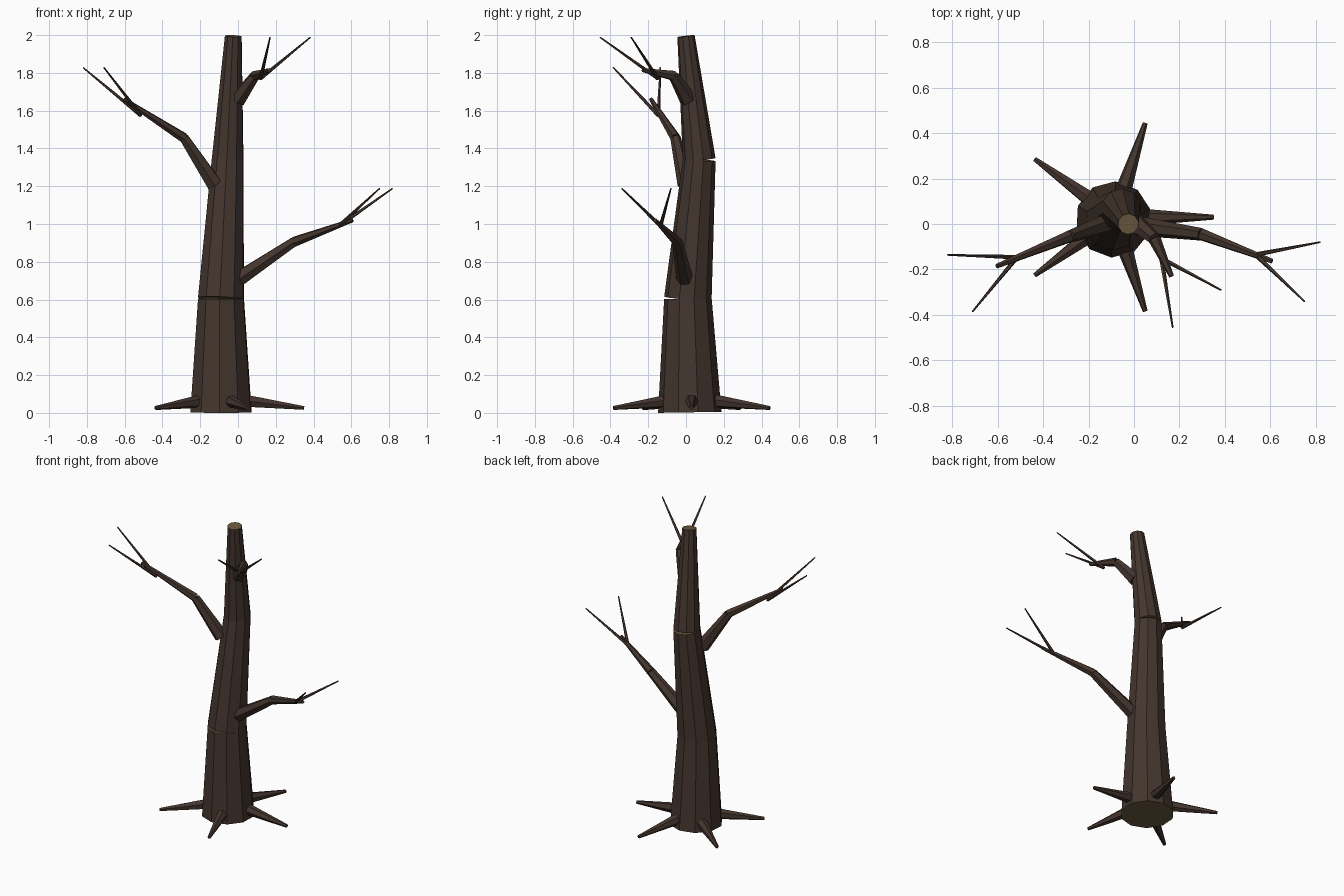
import bpy, bmesh, math
from mathutils import Vector, Matrix

if "Cube" in bpy.data.objects:
    bpy.data.objects.remove(bpy.data.objects["Cube"])


def material(name, color):
    m = bpy.data.materials.new(name)
    m.diffuse_color = (*color, 1)
    m.use_nodes = True
    m.node_tree.nodes["Principled BSDF"].inputs["Base Color"].default_value = m.diffuse_color
    return m


BARK = material("dark_bark", (0.058, 0.036, 0.027))
WOOD = material("cut_wood", (0.145, 0.100, 0.050))


def limb(name, points, radii, sides, cut_ends=False, turn=0.0):
    """Chain of separate straight tapered cylinders along the points."""
    bm = bmesh.new()
    for a, b, ra, rb in zip(points, points[1:], radii, radii[1:]):
        a, b = Vector(a), Vector(b)
        axis = b - a
        aim = Vector((0, 0, 1)).rotation_difference(axis).to_matrix().to_4x4()
        place = Matrix.Translation((a + b) / 2) @ aim @ Matrix.Rotation(turn, 4, 'Z')
        bmesh.ops.create_cone(bm, cap_ends=True, segments=sides, radius1=ra,
                              radius2=rb, depth=axis.length, matrix=place)
    if cut_ends:
        for f in bm.faces:
            f.material_index = 1 if len(f.verts) == sides else 0
    mesh = bpy.data.meshes.new(name)
    bm.to_mesh(mesh)
    bm.free()
    mesh.materials.append(BARK)
    mesh.materials.append(WOOD)
    ob = bpy.data.objects.new(name, mesh)
    bpy.context.collection.objects.link(ob)
    return ob


# Trunk: three leaning sections with pale cut ends
limb("trunk",
     [(-0.09, 0.02, 0.003), (-0.09, 0.01, 0.605), (-0.055, 0.07, 1.34), (-0.025, 0.0, 1.995)],
     [0.168, 0.126, 0.087, 0.046], 10, cut_ends=True, turn=math.radians(-3))

# Five roots spread evenly around the base
for i in range(5):
    a = i * math.tau / 5
    out = Vector((math.cos(a), math.sin(a), 0))
    base = Vector((-0.085, 0.03, 0))
    limb(f"root_{i + 1}",
         [base + out * 0.11 + Vector((0, 0, 0.066)), base + out * 0.435 + Vector((0, 0, 0.026))],
         [0.038, 0.011], 6)

# Branches: bent limb, fork point and two twig tips
branches = {
    "lower_right": ([(-0.01, -0.005, 0.70), (0.295, -0.045, 0.905), (0.607, -0.163, 1.02)],
                    (0.535, -0.135, 0.99),
                    [(0.818, -0.08, 1.188), (0.75, -0.34, 1.188)]),
    "middle_left": ([(-0.125, 0.0, 1.21), (-0.285, -0.055, 1.455), (-0.603, -0.185, 1.66)],
                    (-0.515, -0.147, 1.575),
                    [(-0.82, -0.136, 1.828), (-0.71, -0.385, 1.828)]),
    "upper_front": ([(0.0, 0.01, 1.66), (0.09, -0.065, 1.785), (0.165, -0.23, 1.815)],
                    (0.12, -0.15, 1.77),
                    [(0.17, -0.455, 1.988), (0.383, -0.29, 1.988)]),
}
for name, (path, fork, tips) in branches.items():
    limb(f"branch_{name}", path, [0.045, 0.028, 0.011], 6)
    for i, tip in enumerate(tips):
        limb(f"twig_{name}_{i + 1}", [fork, tip], [0.011, 0.004], 5)
